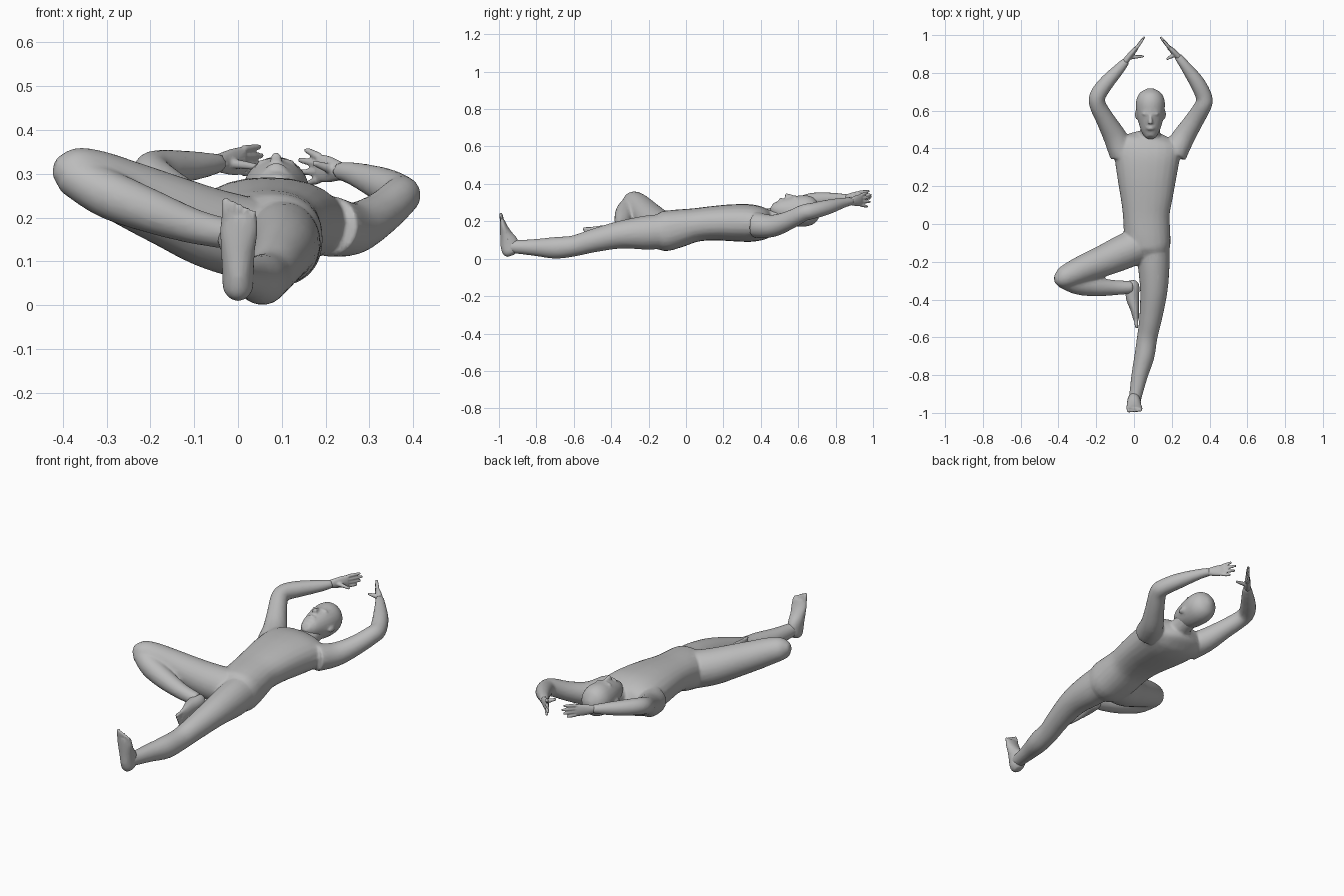
import bpy, bmesh, math
from mathutils import Vector, Matrix

grey = bpy.data.materials.new("plain_grey")
grey.diffuse_color = (0.5, 0.5, 0.5, 1)


def spline(a, b, c, d, t):
    return 0.5 * (2 * b + (c - a) * t + (2 * a - 5 * b + 4 * c - d) * t * t
                  + (3 * b - a - 3 * c + d) * t ** 3)


def loft(bm, sections, up=(0, 0, 1), power=1.0, steps=4, sides=24):
    """Smooth tube through (x, y, z, half width[, half depth]) sections."""
    secs = [s if len(s) == 5 else (*s, s[3]) for s in sections]
    n = len(secs)
    path = []
    for i in range(n - 1):
        quad = [secs[max(i - 1, 0)], secs[i], secs[i + 1], secs[min(i + 2, n - 1)]]
        for k in range(steps):
            path.append([spline(*v, k / steps) for v in zip(*quad)])
    path.append(list(secs[-1]))
    rings = []
    for i, p in enumerate(path):
        a, b = path[max(i - 1, 0)], path[min(i + 1, len(path) - 1)]
        tangent = (Vector(b[:3]) - Vector(a[:3])).normalized()
        side = tangent.cross(Vector(up)).normalized()
        top = side.cross(tangent)
        ring = []
        for j in range(sides):
            t = 2 * math.pi * j / sides
            c, s = math.cos(t), math.sin(t)
            c = math.copysign(abs(c) ** power, c)
            s = math.copysign(abs(s) ** power, s)
            ring.append(bm.verts.new(Vector(p[:3]) + side * c * p[3] + top * s * p[4]))
        rings.append(ring)
    faces = [bm.faces.new(rings[0][::-1]), bm.faces.new(rings[-1])]
    for r, q in zip(rings, rings[1:]):
        for j in range(sides):
            k = (j + 1) % sides
            faces.append(bm.faces.new((r[j], r[k], q[k], q[j])))
    bmesh.ops.recalc_face_normals(bm, faces=faces)


def ball(bm, centre, size):
    m = Matrix.Translation(centre) @ Matrix.Diagonal((*size, 1))
    bmesh.ops.create_uvsphere(bm, u_segments=20, v_segments=12, radius=1, matrix=m)


def fuse(name, bm, voxel, smooth, keep):
    """Merge overlapping solids into one skin, soften and thin it out."""
    mesh = bpy.data.meshes.new(name)
    bm.to_mesh(mesh)
    bm.free()
    ob = bpy.data.objects.new(name, mesh)
    bpy.context.collection.objects.link(ob)
    mod = ob.modifiers.new("skin", 'REMESH')
    mod.mode = 'VOXEL'
    mod.voxel_size = voxel
    mod = ob.modifiers.new("soften", 'SMOOTH')
    mod.factor, mod.iterations = 0.5, smooth
    mod = ob.modifiers.new("thin", 'DECIMATE')
    mod.ratio = keep
    bpy.context.view_layer.update()
    done = bpy.data.meshes.new_from_object(ob.evaluated_get(bpy.context.evaluated_depsgraph_get()))
    ob.modifiers.clear()
    ob.data = done
    done.materials.clear()
    done.materials.append(grey)
    done.polygons.foreach_set("use_smooth", [True] * len(done.polygons))
    return ob


# torso, lying on its back with the head toward +y
body = bmesh.new()
loft(body, [(.075, -.205, .145, .06, .06), (.08, -.13, .145, .11, .104),
            (.07, -.05, .16, .122, .103), (.065, .05, .18, .124, .09),
            (.067, .15, .19, .14, .092), (.068, .25, .192, .157, .099),
            (.07, .35, .19, .172, .10), (.077, .42, .186, .168, .085),
            (.082, .46, .185, .12, .06), (.085, .485, .19, .05, .04)], power=.88)

# straight leg
loft(body, [(.10, -.08, .15, .085, .09), (.104, -.2, .14, .085, .092),
            (.105, -.35, .128, .073, .074), (.088, -.5, .095, .06, .062),
            (.07, -.6, .068, .054, .056), (.055, -.7, .058, .053, .058),
            (.03, -.8, .06, .044, .046), (.01, -.9, .063, .035, .037),
            (.0, -.95, .066, .033, .036)])

# bent thigh and shin
loft(body, [(.03, -.11, .15, .095), (-.06, -.15, .175, .092), (-.15, -.19, .212, .084),
            (-.25, -.23, .255, .075), (-.33, -.265, .29, .066), (-.385, -.288, .307, .053),
            (-.42, -.296, .315, .02)])
loft(body, [(-.385, -.29, .30, .045), (-.30, -.318, .255, .055), (-.2, -.333, .215, .05),
            (-.1, -.337, .18, .04), (-.01, -.335, .16, .034)])

# arms raised over the head
loft(body, [(-.06, .37, .19, .07), (-.10, .46, .21, .062), (-.15, .55, .255, .05),
            (-.192, .63, .295, .044), (-.192, .68, .31, .043), (-.148, .745, .315, .04),
            (-.08, .82, .32, .03), (-.04, .865, .325, .021)])
loft(body, [(.21, .37, .18, .07), (.262, .46, .175, .06), (.32, .55, .205, .05),
            (.367, .63, .245, .045), (.37, .675, .255, .043), (.33, .755, .275, .04),
            (.265, .845, .30, .027), (.23, .89, .307, .021)])

# neck
loft(body, [(.085, .40, .19, .07, .055), (.085, .47, .21, .055, .052), (.087, .56, .235, .052, .052)])
fuse("body", body, .007, 8, .2)

# head with nose, brow, lips and ears
head = bmesh.new()
loft(head, [(.087, .458, .282, .022, .02), (.087, .485, .268, .045, .048),
            (.087, .54, .256, .064, .073), (.087, .60, .254, .075, .083),
            (.087, .655, .257, .075, .081), (.087, .695, .26, .055, .06),
            (.087, .718, .262, .015, .016)])
ball(head, (.087, .508, .315), (.022, .012, .01))
ball(head, (.087, .583, .325), (.045, .012, .012))
loft(head, [(.087, .53, .334, .015, .014), (.087, .545, .335, .011, .013),
            (.087, .585, .328, .007, .009)])
for side in (-1, 1):
    ball(head, (.087 + side * .074, .58, .24), (.008, .026, .016))
fuse("head", head, .006, 4, .25)


def hand(name, wrist, palm, knuckle, tips, thumb):
    """Flat palm on edge, four fanned fingers and a thumb."""
    bm = bmesh.new()
    loft(bm, [(*wrist, .017, .019), (*palm, .015, .03), (*knuckle, .012, .032)])
    mid = Vector(knuckle)
    for i, tip in enumerate(tips):
        base = mid + Vector((0, 0, .026 - .0173 * i))
        half = base.lerp(Vector(tip), .5)
        loft(bm, [(*base, .0095), (*half, .0085), (*tip, .006)], sides=10)
    base = Vector(wrist).lerp(Vector(palm), .6)
    loft(bm, [(*base, .013), (*base.lerp(Vector(thumb), .5), .01), (*thumb, .006)], sides=10)
    fuse(name, bm, .004, 2, .3)


hand("right_hand", (-.05, .855, .324), (-.015, .90, .327), (.012, .93, .33),
     [(.05, .982, .362), (.056, .992, .342), (.05, .985, .322), (.038, .97, .302)],
     (.052, .888, .315))
hand("left_hand", (.24, .88, .305), (.208, .913, .31), (.185, .935, .313),
     [(.155, .972, .355), (.14, .99, .332), (.143, .985, .304), (.16, .97, .278)],
     (.172, .872, .325))


def foot(name, sections, up, toes):
    """Heel-to-ball loft with five toes given as base and tip."""
    bm = bmesh.new()
    loft(bm, sections, up)
    for base, tip, r in toes:
        loft(bm, [(*base, r), (*Vector(base).lerp(Vector(tip), .6), r), (*tip, r * .6)], sides=10)
    fuse(name, bm, .005, 3, .3)


# upright foot of the straight leg
foot("straight_leg_foot",
     [(.0, -.935, .016, .016, .02), (.0, -.94, .035, .033, .042), (.0, -.943, .08, .036, .05),
      (.0, -.962, .13, .039, .033), (.002, -.975, .17, .043, .021), (.003, -.983, .205, .041, .013)],
     (0, 1, 0),
     [((-.026 + .0145 * i, -.982, .195), (-.028 + .016 * i, -.991, .245 - .007 * i),
       .011 - .001 * i) for i in range(5)])

# sideways foot pressed against the other thigh
foot("bent_leg_foot",
     [(-.008, -.298, .15, .018, .022), (-.008, -.325, .15, .036, .036), (-.008, -.39, .145, .035, .037),
      (.004, -.45, .137, .024, .041), (.011, -.51, .13, .014, .039)],
     (0, 0, 1),
     [((.011, -.50, .158 - .0145 * i), (.014, -.552 + .006 * i, .16 - .0155 * i),
       .0105 - .0008 * i) for i in range(5)])
